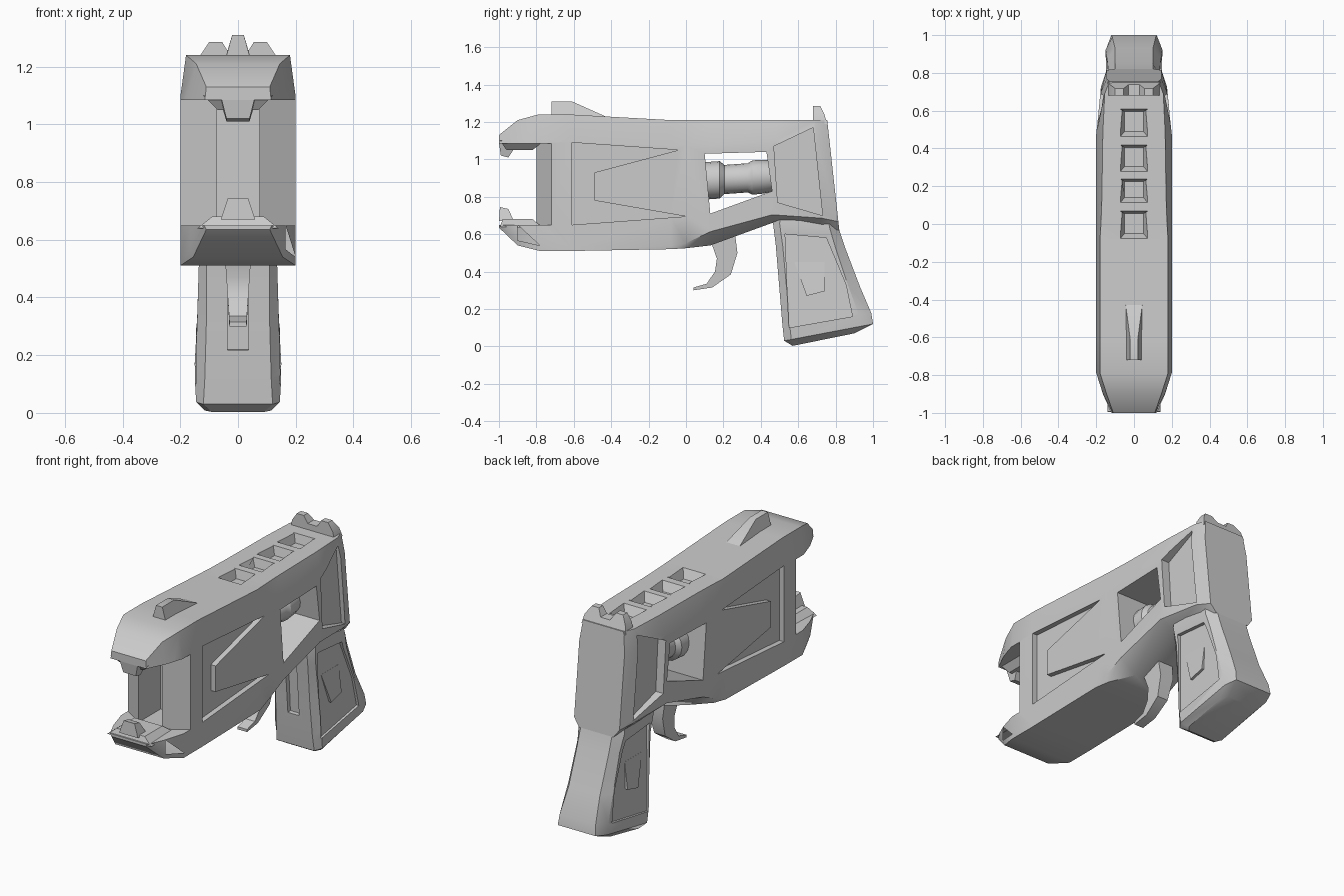
import bpy, bmesh, math
from mathutils import Vector

if "Cube" in bpy.data.objects:
    bpy.data.objects.remove(bpy.data.objects["Cube"])


def finish(name, bm):
    bmesh.ops.recalc_face_normals(bm, faces=bm.faces)
    me = bpy.data.meshes.new(name)
    bm.to_mesh(me)
    bm.free()
    ob = bpy.data.objects.new(name, me)
    bpy.context.collection.objects.link(ob)
    return ob


def skin(bm, rings):
    """Join matching rings of points and cap both ends."""
    vs = [[bm.verts.new(p) for p in r] for r in rings]
    n = len(vs[0])
    for a, b in zip(vs, vs[1:]):
        for i in range(n):
            j = (i + 1) % n
            bm.faces.new((a[i], a[j], b[j], b[i]))
    bm.faces.new(vs[0])
    bm.faces.new(vs[-1])


def loft(name, sections, t_high):
    """Section: edge A (y,z), edge B (y,z), half width at A, t of widest, widest, half width at B."""
    bm = bmesh.new()
    rings = []
    for ay, az, by, bz, wa, t_low, wm, wb in sections:
        half = [(wa, 0), (wm, t_low), (wm, t_high), (wb, 1)]
        outline = half + [(-x, t) for x, t in reversed(half)]
        rings.append([(x, ay + (by - ay) * t, az + (bz - az) * t) for x, t in outline])
    skin(bm, rings)
    return finish(name, bm)


def prism(name, pts, width):
    """Side profile (y,z) spanning x = -width(y,z)..width(y,z)."""
    bm = bmesh.new()
    skin(bm, [[(s * width(y, z), y, z) for y, z in pts] for s in (-1, 1)])
    return finish(name, bm)


def side_pair(name, pts, inner, outer):
    """Side profile (y,z) between x = inner and outer, on both sides."""
    bm = bmesh.new()
    for s in (-1, 1):
        skin(bm, [[(s * f(y, z), y, z) for y, z in pts] for f in (inner, outer)])
    return finish(name, bm)


def cut(ob, cutter):
    m = ob.modifiers.new("cut", 'BOOLEAN')
    m.operation, m.solver, m.object = 'DIFFERENCE', 'EXACT', cutter
    bpy.context.view_layer.objects.active = ob
    bpy.ops.object.modifier_apply(modifier=m.name)
    bpy.data.objects.remove(cutter)


def const(w):
    return lambda y, z: w


# Main body
body = loft("body", [
    (-1.00, .635, -1.00, 1.13, .11, .04, .12, .11),
    (-.90, .54, -.90, 1.21, .155, .04, .165, .145),
    (-.78, .51, -.79, 1.24, .20, .04, .20, .18),
    (-.62, .51, -.62, 1.24, .20, .03, .20, .18),
    (-.08, .52, -.08, 1.21, .20, .03, .20, .18),
    (.00, .525, .00, 1.21, .18, .04, .20, .175),
    (.13, .54, .14, 1.21, .10, .11, .20, .17),
    (.46, .66, .48, 1.21, .10, .08, .20, .165),
    (.73, .64, .69, 1.21, .13, .08, .175, .155),
    (.82, .62, .755, 1.21, .11, .08, .145, .13)], .8)

# Muzzle mouth with angled cheeks and a deep central slot
bm = bmesh.new()
half = [(.3, -1.1), (.3, -.653), (.2, -.72), (.075, -.80), (.075, -.6)]
mouth = half + [(-x, y) for x, y in reversed(half)]
skin(bm, [[(x, y, z) for x, y in mouth] for z in (.65, 1.085)])
cut(body, finish("mouth_cutter", bm))

# Window through the body
cut(body, prism("window_cutter", [(.10, 1.03), (.43, 1.04), (.46, .83), (.13, .71)], const(.4)))

# Side recesses: chevron panel and rear panel
cut(body, side_pair("chevron_cutter", [(-.61, 1.09), (-.04, 1.05), (-.49, .93), (-.49, .78),
                                       (0, .695), (-.61, .65)], const(.17), const(.4)))
cut(body, side_pair("rear_panel_cutter", [(.47, 1.07), (.68, 1.17), (.73, .70), (.49, .77)],
                    const(.15), const(.4)))

# Row of tapered vents on top
for y0, y1 in ((-.08, .07), (.11, .24), (.275, .42), (.46, .61)):
    cut(body, prism("vent_cutter", [(y0, 1.26), (y0, 1.215), (y0 + .03, 1.16), (y1 - .015, 1.16),
                                    (y1, 1.215), (y1, 1.26)],
                    lambda y, z: .05 if z < 1.2 else .075))

# Grip
grip = loft("grip", [
    (.48, .76, .79, .74, .10, .10, .13, .09),
    (.465, .66, .82, .62, .11, .10, .145, .10),
    (.48, .54, .85, .53, .11, .10, .135, .10),
    (.50, .30, .93, .32, .11, .09, .142, .10),
    (.515, .12, .99, .18, .115, .08, .15, .115),
    (.525, .03, 1.00, .12, .12, .08, .145, .12),
    (.57, .003, .90, .07, .09, .08, .115, .09)], .86)


def grip_floor(y, z):
    return .140 - .035 * z


cut(grip, side_pair("grip_panel_cutter", [(.53, .60), (.55, .10), (.89, .16), (.855, .33), (.75, .58)],
                    grip_floor, const(.3)))
cut(grip, prism("grip_slot_cutter", [(.40, .21), (.53, .22), (.51, .56), (.40, .56)], const(.036)))
side_pair("grip_fang", [(.58, .45), (.645, .27), (.74, .295), (.74, .45)],
          lambda y, z: .11, lambda y, z: grip_floor(y, z) + (.015 if z < .4 else .001))

# Jaw lips and teeth
prism("upper_jaw_lip", [(-.995, 1.10), (-.96, 1.05), (-.82, 1.05), (-.76, 1.10)],
      lambda y, z: .07 if z < 1.06 else .12)
prism("lower_jaw_lip", [(-.995, .64), (-.98, .68), (-.82, .68), (-.76, .63)],
      lambda y, z: .09 if z > .66 else .14)
prism("upper_tooth", [(-1, 1.09), (-.99, 1.02), (-.95, 1.01), (-.91, 1.07)],
      lambda y, z: .04 if z < 1.04 else .058)
prism("lower_tooth", [(-1, .67), (-.995, .745), (-.95, .735), (-.92, .67)],
      lambda y, z: .035 if z > .7 else .06)

# Trigger
prism("trigger", [(.13, .57), (.26, .62), (.275, .50), (.24, .385), (.14, .315), (.04, .30),
                  (.04, .315), (.11, .335), (.155, .40), (.165, .47)],
      lambda y, z: .03 + .07 * max(0, z - .32))

# Front sight
prism("front_sight", [(-.72, 1.22), (-.72, 1.31), (-.61, 1.31), (-.42, 1.225)],
      lambda y, z: .02 if z > 1.25 else .045)

# Rear sight with two humps
bm = bmesh.new()
half = [(.14, 1.19), (.13, 1.24), (.10, 1.285), (.055, 1.285), (.03, 1.245)]
notch = half + [(-x, z) for x, z in reversed(half)]
skin(bm, [[(x, .68, z) for x, z in notch],
          [(x, .755 - .5 * max(0, z - 1.21), z) for x, z in notch]])
finish("rear_sight", bm)

# Power cell in the window, a slightly tilted turned form
bm = bmesh.new()
profile = [(.06, .10), (.18, .10), (.205, .078), (.33, .078), (.355, .092), (.41, .09), (.49, .08)]
skin(bm, [[(r * math.cos(a), y, .885 + .07 * (y - .1) + r * math.sin(a))
           for a in (math.tau * i / 16 for i in range(16))] for y, r in profile])
finish("power_cell", bm)

# Shading
bpy.ops.object.select_all(action='DESELECT')
for ob in bpy.context.scene.objects:
    ob.select_set(True)
bpy.context.view_layer.objects.active = body
bpy.ops.object.shade_smooth_by_angle(angle=math.radians(30))
